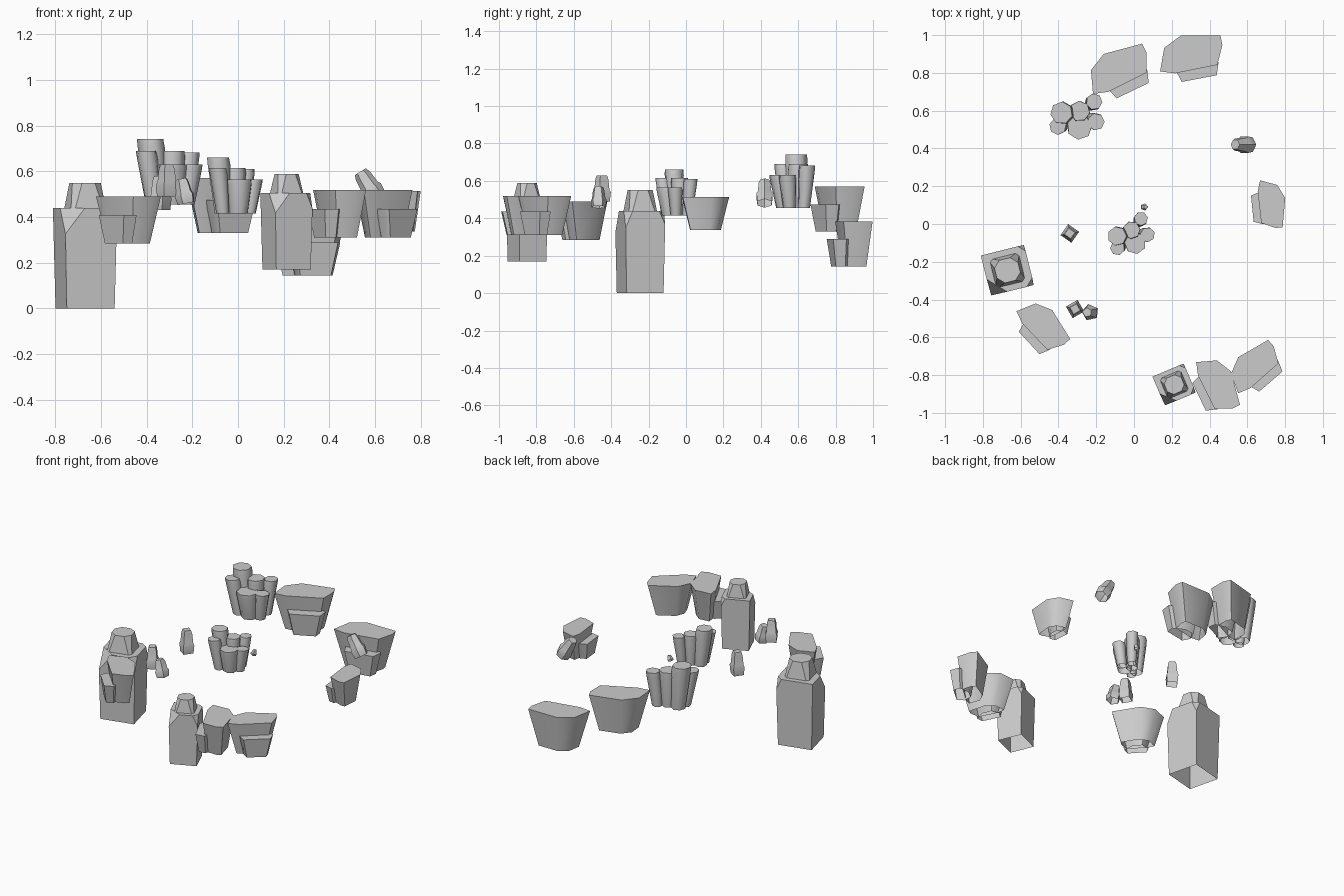
import bpy, bmesh, math
from mathutils import Vector, Matrix

cube = bpy.data.objects.get("Cube")
if cube:
    bpy.data.objects.remove(cube, do_unlink=True)

stone = bpy.data.materials.new("grey_stone")
stone.use_nodes = True
GREY = (0.6, 0.6, 0.6, 1)
stone.diffuse_color = GREY
stone.node_tree.nodes["Principled BSDF"].inputs["Base Color"].default_value = GREY


def loft(bm, rings):
    """Skin a list of rings, closed on top and open below."""
    rows = [[bm.verts.new(p) for p in ring] for ring in rings]
    n = len(rows[0])
    for low, high in zip(rows, rows[1:]):
        for i in range(n):
            j = (i + 1) % n
            bm.faces.new((low[i], low[j], high[j], high[i]))
    bm.faces.new(rows[-1])


def ngon(x, y, z, r, sides, turn=0.0):
    return [Vector((x + r * math.cos(turn + math.tau * i / sides),
                    y + r * math.sin(turn + math.tau * i / sides), z)) for i in range(sides)]


def finish(bm, name, matrix, smooth, box_centre=None):
    bm.transform(matrix)
    if box_centre:
        xs = [v.co.x for v in bm.verts]
        ys = [v.co.y for v in bm.verts]
        shift = (box_centre[0] - (min(xs) + max(xs)) / 2,
                 box_centre[1] - (min(ys) + max(ys)) / 2, 0)
        bmesh.ops.translate(bm, verts=bm.verts, vec=shift)
    mesh = bpy.data.meshes.new(name)
    bm.to_mesh(mesh)
    bm.free()
    mesh.materials.append(stone)
    ob = bpy.data.objects.new(name, mesh)
    bpy.context.collection.objects.link(ob)
    bpy.ops.object.select_all(action='DESELECT')
    ob.select_set(True)
    bpy.context.view_layer.objects.active = ob
    if smooth:
        bpy.ops.object.shade_smooth_by_angle(angle=math.radians(smooth))


def place(x, y, z, turn, scale):
    return (Matrix.Translation((x, y, z)) @ Matrix.Rotation(math.radians(turn), 4, 'Z')
            @ Matrix.Scale(scale, 4))


# Floating flat-topped rocks, each with a lower ledge on one side
ROCK = [(-.165, -.08), (-.143, .045), (-.055, .11), (.155, .11),
        (.165, .06), (.138, -.045), (-.085, -.09)]
LEDGE = [(-.085, -.07), (-.05, -.135), (.135, -.1), (.145, -.03), (.05, .02), (-.05, .01)]


def tapered(bm, outline, height, shrink):
    cx = sum(p[0] for p in outline) / len(outline)
    cy = sum(p[1] for p in outline) / len(outline)
    low = [Vector((cx + (x - cx) * shrink, cy + (y - cy) * shrink, 0)) for x, y in outline]
    high = [Vector((x, y, height)) for x, y in outline]
    # Counter-clockwise order gives outward normals
    loft(bm, [low, high])


def rock(name, x, y, z, turn, scale):
    bm = bmesh.new()
    tapered(bm, ROCK[::-1], 0.24, 0.65)
    tapered(bm, LEDGE, 0.145, 0.72)
    bmesh.ops.recalc_face_normals(bm, faces=bm.faces)
    finish(bm, name, place(0, 0, z, turn, scale), 58, (x, y))


rock("rock_back_middle", -.075, .81, .33, 15, 1)
rock("rock_back_side", .303, .875, .143, 0, 1)
rock("rock_front_side", -.48, -.555, .284, -58, .86)
rock("rock_far_side", .71, .105, .337, -95, .74)
rock("rock_front_inner", .435, -.855, .31, -75, .87)
rock("rock_front_outer", .65, -.755, .31, 30, .87)


# Pillars: tapered block with clipped corners and a smaller cap
def block(a_low, b_low, a_high, b_high, z0, z1, cuts):
    bm = bmesh.new()
    rings = [[Vector((a * sx, b * sy, z)) for sx, sy in ((-1, -1), (1, -1), (1, 1), (-1, 1))]
             for a, b, z in ((a_low, b_low, z0), (a_high, b_high, z1))]
    loft(bm, rings)
    for sx, sy, leg, depth in cuts:
        corner = Vector((a_high * sx, b_high * sy, z1 - depth))
        res = bmesh.ops.bisect_plane(bm, geom=bm.verts[:] + bm.edges[:] + bm.faces[:],
                                     plane_co=corner,
                                     plane_no=Vector((sx / leg, sy / leg, 1 / depth)),
                                     clear_outer=True)
        edges = [e for e in res["geom_cut"] if isinstance(e, bmesh.types.BMEdge)]
        bmesh.ops.contextual_create(bm, geom=edges)
    bmesh.ops.recalc_face_normals(bm, faces=bm.faces)
    return bm


def pillar(name, x, y, z, turn, scale):
    m = place(x, y, z, turn, scale)
    body = block(.108, .102, .118, .11, 0, .44,
                 [(-1, -1, .09, .12), (1, -1, .04, .1), (1, 1, .035, .08)])
    finish(body, name + "_body", m, 0)
    cap = block(.08, .078, .064, .062, .43, .55,
                [(sx, sy, .035, .08) for sx in (-1, 1) for sy in (-1, 1)])
    finish(cap, name + "_cap", m, 0)


pillar("large_pillar", -.67, -.245, 0, 14, 1)
pillar("small_pillar", .213, -.85, .17, 23, .76)

# Clusters of leaning columns: x, y, top radius, height
COLUMNS = [(-.082, -.022, .055, .245), (-.005, .01, .05, .2), (.045, .07, .04, .195),
           (.08, -.015, .042, .15), (.015, -.06, .062, .15), (-.08, -.085, .042, .2)]


def cluster(name, x, y, z, turn, scale):
    bm = bmesh.new()
    for i, (cx, cy, r, h) in enumerate(COLUMNS):
        loft(bm, [ngon(cx * .72, cy * .72, 0, r * .7, 7, i),
                  ngon(cx * .95, cy * .95, h * .88, r * .95, 7, i),
                  ngon(cx, cy, h, r * .92, 7, i)])
    finish(bm, name, place(x, y, z, turn, scale), 55)


cluster("column_cluster_middle", -.008, -.042, .415, 0, 1)
cluster("column_cluster_back", -.285, .585, .455, -17, 1.17)


# Small stepped stones
def small_stone(name, x, y, z, height, turn, lean=0.0, sides=4, width=1.0):
    bm = bmesh.new()
    steps = [(0, .044), (.35, .05), (.45, .042), (.85, .036), (1, .028)]
    loft(bm, [ngon(0, 0, t * height, r * width, sides) for t, r in steps])
    m = place(x, y, z, 0, 1) @ Matrix.Rotation(math.radians(lean), 4, 'Y')
    finish(bm, name, m @ Matrix.Rotation(math.radians(turn), 4, 'Z'), 40)


small_stone("small_stone_middle", -.34, -.05, .43, .15, 10)
small_stone("small_stone_front", -.312, -.45, .49, .14, 75)
small_stone("small_stone_leaning", -.225, -.468, .46, .11, 30, -12, 5, .9)
small_stone("small_stone_side", .61, .42, .48, .14, 0, -32, 6)
small_stone("pebble", .05, .09, .465, .035, 0, 20, 5, .4)
